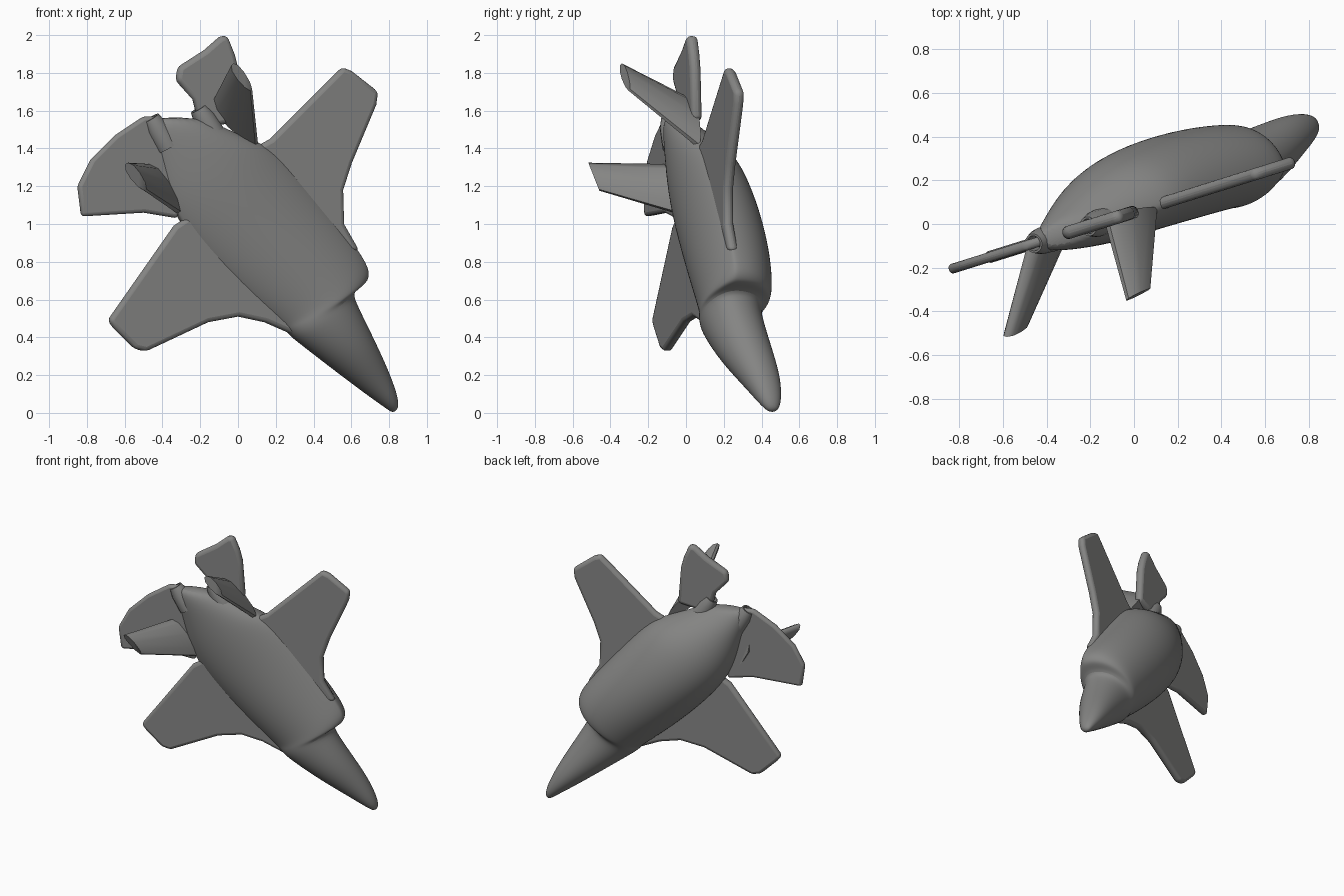
import bpy, bmesh, math
from mathutils import Vector

if "Cube" in bpy.data.objects:
    bpy.data.objects.remove(bpy.data.objects["Cube"])

# The aircraft stands nose-down; its wing plane is y = 0.312 x + 0.055
UP = Vector((0.298, -0.955, 0))          # towards the dorsal side

GREY = bpy.data.materials.new("dark_grey")
GREY.diffuse_color = (.235, .235, .23, 1)
GREY.use_nodes = True
GREY.node_tree.nodes["Principled BSDF"].inputs["Base Color"].default_value = GREY.diffuse_color


def on_plane(x, z, lift=0.0):
    return Vector((x, 0.312 * x + 0.055, z)) + UP * lift


def make(name, bm, angle=40):
    bmesh.ops.recalc_face_normals(bm, faces=bm.faces)
    me = bpy.data.meshes.new(name)
    bm.to_mesh(me)
    bm.free()
    me.materials.append(GREY)
    ob = bpy.data.objects.new(name, me)
    bpy.context.collection.objects.link(ob)
    bpy.ops.object.select_all(action='DESELECT')
    ob.select_set(True)
    bpy.context.view_layer.objects.active = ob
    bpy.ops.object.shade_smooth_by_angle(angle=math.radians(angle))
    return ob


def loft(name, rings, subsurf=0):
    bm = bmesh.new()
    rows = [[bm.verts.new(p) for p in r] for r in rings]
    n = len(rows[0])
    for a, b in zip(rows, rows[1:]):
        for i in range(n):
            bm.faces.new((a[i], a[(i + 1) % n], b[(i + 1) % n], b[i]))
    bm.faces.new(rows[0])
    bm.faces.new(rows[-1])
    ob = make(name, bm, 60)
    if subsurf:
        m = ob.modifiers.new("smooth", 'SUBSURF')
        m.levels = m.render_levels = subsurf
    return ob


def body_ring(left, right, lift, up, down, top_power=1.0, n=24):
    # top_power above 1 gives a bell-shaped dorsal ridge; the belly is round
    a, b = on_plane(*left, lift), on_plane(*right, lift)
    mid, half = (a + b) / 2, (b - a) / 2
    ring = []
    for i in range(n):
        t = 2 * math.pi * i / n
        c, s = math.cos(t), math.sin(t)
        h = up * s ** top_power if s > 0 else down * s
        ring.append(mid + half * c + UP * h)
    return ring


def plate(name, pts, thick, bevel=0.012):
    # flat surface with a rounded rim; pts are 3D corners
    bm = bmesh.new()
    nrm = (pts[1] - pts[0]).cross(pts[2] - pts[0]).normalized()
    lo = [bm.verts.new(p - nrm * thick / 2) for p in pts]
    hi = [bm.verts.new(p + nrm * thick / 2) for p in pts]
    bm.faces.new(lo)
    bm.faces.new(hi)
    for i in range(len(pts)):
        j = (i + 1) % len(pts)
        bm.faces.new((lo[i], lo[j], hi[j], hi[i]))
    ob = make(name, bm)
    m = ob.modifiers.new("rim", 'BEVEL')
    m.width, m.segments = bevel, 3
    return ob


# Fuselage: left edge, right edge (x, z), lift, dorsal height, belly depth, ridge
sections = [
    ((-.45, 1.57), (-.17, 1.56), 0, .05, .05, 1),
    ((-.46, 1.52), (-.08, 1.51), 0, .08, .09, 1),
    ((-.42, 1.36), (.12, 1.43), 0, .10, .19, 1.2),
    ((-.37, 1.12), (.23, 1.37), 0, .11, .27, 1.5),
    ((-.25, .92), (.43, 1.13), 0, .11, .31, 1.6),
    ((.00, .66), (.60, .92), 0, .115, .30, 1.6),
    ((.21, .48), (.695, .78), 0, .12, .265, 1.5),
    ((.245, .45), (.695, .72), 0, .125, .25, 1.4),
    ((.255, .44), (.68, .69), 0, .125, .24, 1.3),
    ((.28, .41), (.61, .65), -.02, .14, .19, 1),
    ((.33, .37), (.62, .60), -.02, .14, .18, 1),
    ((.51, .24), (.72, .42), -.06, .14, .15, 1),
    ((.71, .10), (.825, .23), -.11, .09, .11, 1),
    ((.83, .02), (.89, .07), -.13, .05, .06, 1),
    ((.86, .0), (.885, .015), -.14, .02, .02, 1),
]
loft("fuselage", [body_ring(*s) for s in sections], 2)

# Wings and tailplanes, drawn as outlines on the wing plane (x, z)
outlines = {
    "left_wing": (.055, [(-.69, .49), (-.66, .45), (-.55, .34), (-.49, .325), (-.16, .48), (0, .51),
                         (.14, .48), (.30, .41), (.4, .7), (-.1, 1.15), (-.34, .99)]),
    "right_wing": (.055, [(.55, 1.83), (.60, 1.81), (.74, 1.70), (.73, 1.63), (.60, 1.32), (.555, 1.18),
                          (.56, 1.0), (.64, .86), (.3, .8), (-.1, 1.3), (.17, 1.45)]),
    "left_tailplane": (.045, [(-.85, 1.2), (-.83, 1.04), (-.5, 1.06), (-.32, 1.03), (-.3, 1.4),
                              (-.42, 1.57), (-.5, 1.57), (-.65, 1.47), (-.78, 1.34)]),
    "right_tailplane": (.06, [(-.33, 1.76), (-.32, 1.83), (-.18, 1.92), (-.10, 1.99), (-.06, 2.0),
                              (-.02, 1.9), (.0, 1.82), (.02, 1.55), (-.2, 1.5), (-.24, 1.66)]),
}
for name, (thick, pts) in outlines.items():
    plate(name, [on_plane(x, z) for x, z in pts], thick, thick * .42)


# Upright fins, tapering from root to tip
def fin(name, root_a, root_b, tip_a, tip_b, root_t=.09, tip_t=.06):
    rings = []
    for a, b, t in ((root_a, root_b, root_t), (tip_a, tip_b, tip_t)):
        a, b = Vector(a), Vector(b)
        side = (b - a).cross(Vector(tip_a) - Vector(root_a)).normalized() * t / 2
        half = [(.0, .3), (.15, .85), (.45, 1), (.8, .75), (1, .25)]
        rings.append([a.lerp(b, f) + side * k for f, k in half] +
                     [a.lerp(b, f) - side * k for f, k in reversed(half)])
    loft(name, rings)


fin("left_fin", (-.47, -.07, 1.31), (-.31, -.05, 1.06), (-.59, -.515, 1.32), (-.49, -.46, 1.18))
fin("right_fin", (-.13, .03, 1.65), (.10, .07, 1.41), (-.03, -.345, 1.845), (.07, -.30, 1.71))

# Engine nozzles at the tail
for name, (x, z) in {"left_nozzle": (-.43, 1.51), "right_nozzle": (-.18, 1.56)}.items():
    axis = Vector((-.50, -.16, .85)).normalized()
    side = axis.cross(UP).normalized()
    c = on_plane(x, z)
    rings = []
    for d, r in ((-.12, .065), (0, .06), (.06, .045), (.06, .035), (0, .03)):
        rings.append([c + axis * d + (UP * math.sin(t) + side * math.cos(t)) * r
                      for t in (2 * math.pi * i / 16 for i in range(16))])
    loft(name, rings)
